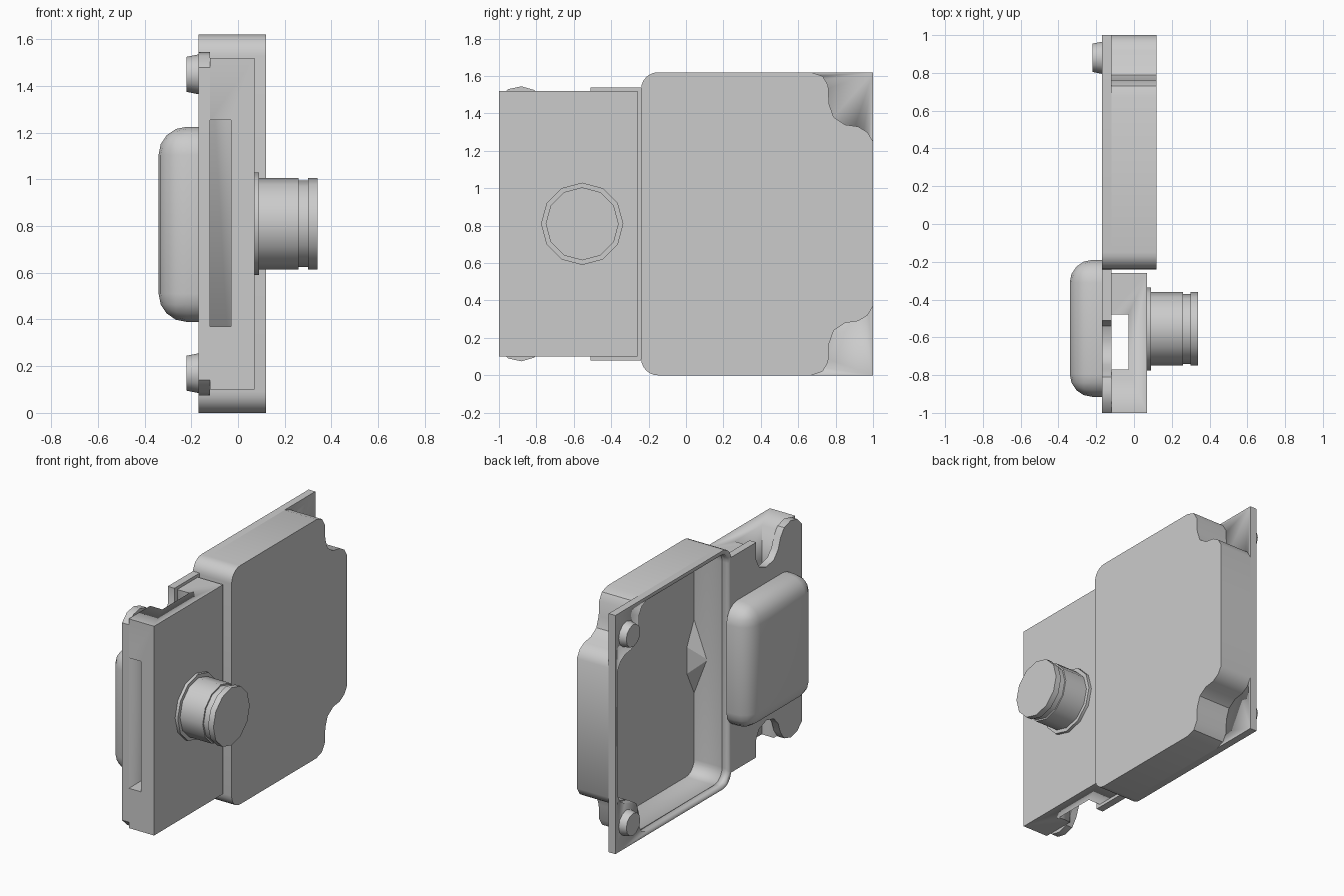
import bpy, bmesh, math
from mathutils import Vector

cube = bpy.data.objects.get("Cube")
if cube:
    bpy.data.objects.remove(cube, do_unlink=True)

grey = bpy.data.materials.new("plain grey")
grey.use_nodes = True
grey.diffuse_color = (0.6, 0.6, 0.6, 1)
grey.node_tree.nodes["Principled BSDF"].inputs["Base Color"].default_value = (0.6, 0.6, 0.6, 1)

MID = 0.81  # height of the mirror plane between top and bottom


def finish(name, bm, smooth=35):
    bmesh.ops.recalc_face_normals(bm, faces=bm.faces[:])
    mesh = bpy.data.meshes.new(name)
    bm.to_mesh(mesh)
    bm.free()
    obj = bpy.data.objects.new(name, mesh)
    bpy.context.collection.objects.link(obj)
    mesh.materials.append(grey)
    bpy.ops.object.select_all(action='DESELECT')
    obj.select_set(True)
    bpy.context.view_layer.objects.active = obj
    if smooth:
        bpy.ops.object.shade_smooth_by_angle(angle=math.radians(smooth))
    return obj


def prism(name, outline, x0, x1):
    """Side outline of (y, z) points, extruded along x."""
    bm = bmesh.new()
    face = bm.faces.new([bm.verts.new((x0, y, z)) for y, z in outline])
    ext = bmesh.ops.extrude_face_region(bm, geom=[face])
    for v in ext["geom"]:
        if isinstance(v, bmesh.types.BMVert):
            v.co.x = x1
    return finish(name, bm)


def box_mesh(x0, x1, y0, y1, z0, z1):
    bm = bmesh.new()
    bmesh.ops.create_cube(bm, size=1)
    for v in bm.verts:
        v.co = ((x0 + x1) / 2 + v.co.x * (x1 - x0), (y0 + y1) / 2 + v.co.y * (y1 - y0),
                (z0 + z1) / 2 + v.co.z * (z1 - z0))
    return bm


def turned(name, y, z, profile, sides):
    """Round part about an x axis from (x, radius) steps."""
    bm = bmesh.new()
    rings = []
    for x, r in profile:
        angles = [2 * math.pi * i / sides for i in range(sides)]
        rings.append([bm.verts.new((x, y + r * math.cos(a), z + r * math.sin(a))) for a in angles])
    for a, b in zip(rings, rings[1:]):
        for i in range(sides):
            j = (i + 1) % sides
            bm.faces.new((a[i], a[j], b[j], b[i]))
    bm.faces.new(rings[0])
    bm.faces.new(rings[-1])
    return finish(name, bm)


def cut(obj, cutters):
    for c in cutters:
        mod = obj.modifiers.new("cut", 'BOOLEAN')
        mod.operation = 'DIFFERENCE'
        mod.solver = 'EXACT'
        mod.object = c
        bpy.context.view_layer.objects.active = obj
        bpy.ops.object.modifier_apply(modifier=mod.name)


def mirrored(upper):
    return upper + [(y, 2 * MID - z) for y, z in reversed(upper)]


# Tray outlines: rounded front corners, S-shaped rear corners on the body
arc = [(-0.15 - 0.09 * math.cos(t * math.pi / 12), 1.53 + 0.09 * math.sin(t * math.pi / 12))
       for t in range(7)]
s_corner = [(0.67, 1.62), (0.73, 1.6), (0.76, 1.55), (0.765, 1.45), (0.79, 1.38),
            (0.85, 1.34), (0.92, 1.33), (0.97, 1.3), (1, 1.25)]
body = mirrored(arc + s_corner)
flange = mirrored(arc + [(1, 1.62)])
inner = [(0.38 + (y - 0.38) * 0.96, MID + (z - MID) * 0.97) for y, z in body]

# Hollow tray, open on the -x side
tray_body = prism("tray_body", body, -0.12, 0.12)
tray_flange = prism("tray_flange", flange, -0.17, -0.12)
cavity = prism("cavity_cutter", inner, -0.3, 0.09)
for part in (tray_body, tray_flange):
    cut(part, [cavity])

# Small faceted gusset inside the tray
bm = bmesh.new()
for p in [(0.1, -0.22, MID + 0.285), (0.1, -0.22, MID - 0.285), (-0.01, -0.22, MID),
          (0.1, -0.13, MID + 0.1), (0.1, -0.13, MID - 0.1)]:
    bm.verts.new(p)
bmesh.ops.convex_hull(bm, input=bm.verts[:])
finish("tray_gusset", bm, 0)

# Round feet
for label, z in (("upper", 1.45), ("lower", 0.17)):
    turned(label + "_foot", 0.88, z, [(-0.17, 0.085), (-0.22, 0.075)], 12)

# Backing plate with hooked ears
hook = [(-0.24, 1.54), (-0.51, 1.54), (-0.51, 1.42), (-0.54, 1.36), (-0.62, 1.33),
        (-0.7, 1.35), (-0.745, 1.4), (-0.77, 1.47), (-0.81, 1.525), (-0.88, 1.545),
        (-0.95, 1.53), (-1, 1.48)]
prism("backing_plate", mirrored(hook), -0.17, -0.12)

# Front block with a vertical channel and a front slot
block = finish("front_block", box_mesh(-0.12, 0.07, -1, -0.26, 0.1, 1.52))
channel = finish("channel_cutter", box_mesh(-0.2, -0.03, -0.77, -0.48, -0.1, 1.8))
slot = finish("slot_cutter", box_mesh(-0.119, -0.03, -1.1, -0.6, 0.37, 1.255))
cut(block, [channel, slot])
for c in (cavity, channel, slot):
    bpy.data.objects.remove(c, do_unlink=True)

# Stepped barrel
turned("barrel_collar", -0.555, MID, [(0.07, 0.22), (0.09, 0.22)], 12)
turned("barrel", -0.555, MID, [(0.08, 0.195), (0.26, 0.195), (0.26, 0.185), (0.3, 0.185),
                               (0.3, 0.195), (0.34, 0.195)], 12)

# Rounded pod on the -x side, flat where it meets the plate
bm = box_mesh(-0.34, -0.17, -0.915, -0.19, 0.39, 1.225)
edges = [e for e in bm.edges if min(v.co.x for v in e.verts) < -0.3]
bmesh.ops.bevel(bm, geom=edges, offset=0.12, segments=4, profile=0.5, affect='EDGES')
finish("rounded_pod", bm, 40)
